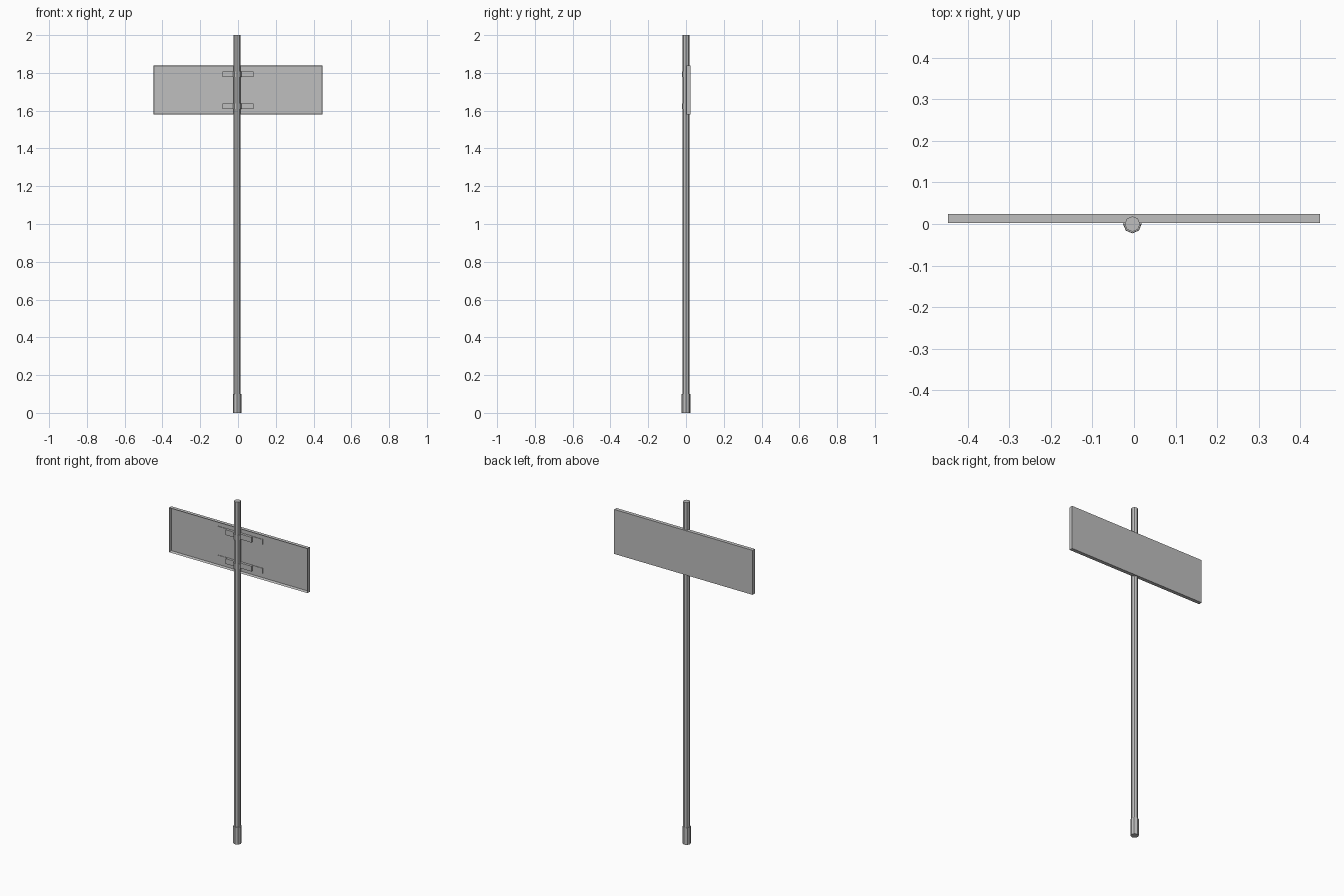
import bpy
import bmesh
from math import cos, sin, pi

cube = bpy.data.objects.get("Cube")
if cube:
    bpy.data.objects.remove(cube, do_unlink=True)

# Single galvanised metal colour
metal = bpy.data.materials.new("galvanised_grey")
metal.use_nodes = True
grey = (0.52, 0.52, 0.52, 1)
metal.diffuse_color = grey
metal.node_tree.nodes["Principled BSDF"].inputs["Base Color"].default_value = grey

POLE_X = -0.004


def finish(name, bm):
    bmesh.ops.recalc_face_normals(bm, faces=bm.faces)
    mesh = bpy.data.meshes.new(name)
    bm.to_mesh(mesh)
    bm.free()
    mesh.materials.append(metal)
    obj = bpy.data.objects.new(name, mesh)
    bpy.context.collection.objects.link(obj)
    return obj


def prism(name, outline, start, end, axis="Z"):
    """Extrude a closed outline: XY outline along z, or XZ outline along y."""
    bm = bmesh.new()
    place = (lambda a, b: (a, b, start)) if axis == "Z" else (lambda a, b: (a, start, b))
    face = bm.faces.new([bm.verts.new(place(a, b)) for a, b in outline])
    moved = bmesh.ops.extrude_face_region(bm, geom=[face])["geom"]
    shift = (0, 0, end - start) if axis == "Z" else (0, end - start, 0)
    bmesh.ops.translate(bm, vec=shift, verts=[v for v in moved if isinstance(v, bmesh.types.BMVert)])
    if face.is_valid and len(bm.faces) == len(outline) + 1:
        bm.faces.new(face.verts)
    return finish(name, bm)


def arc(radius, first, last, steps):
    angles = [first + (last - first) * i / steps for i in range(steps + 1)]
    return [(POLE_X + radius * cos(a), radius * sin(a)) for a in angles]


# Octagonal post and its thicker foot sleeve
prism("post", arc(0.0185, 0, 2 * pi, 8)[:-1], 0.0, 2.0)
prism("foot_sleeve", arc(0.0225, 0, 2 * pi, 8)[:-1], 0.0, 0.1)

# Sign panel: shallow tray with its rim turned toward the post
bm = bmesh.new()
bmesh.ops.create_cube(bm, size=1)
bmesh.ops.scale(bm, vec=(0.896, 0.0215, 0.26), verts=bm.verts)
bmesh.ops.translate(bm, vec=(0, 0.01325, 1.71), verts=bm.verts)
front = min(bm.faces, key=lambda f: f.calc_center_median().y)
bmesh.ops.inset_region(bm, faces=[front], thickness=0.005)
bmesh.ops.translate(bm, vec=(0, 0.017, 0), verts=front.verts)
finish("sign_panel", bm)

# Two mounting brackets: stepped strip against the panel and a clamp on the post
for label, low, high in (("upper", 1.777, 1.808), ("lower", 1.608, 1.639)):
    half = [(0.147, 0.0195), (0.147, 0.0165), (0.083, 0.0165), (0.083, 0.005)]
    strip = half + [(-x, y) for x, y in reversed(half)]
    prism(label + "_bracket", strip, low, high)
    clamp = arc(0.0215, pi, 2 * pi, 4) + arc(0.0175, 2 * pi, pi, 4)
    prism(label + "_clamp", clamp, low, high)
